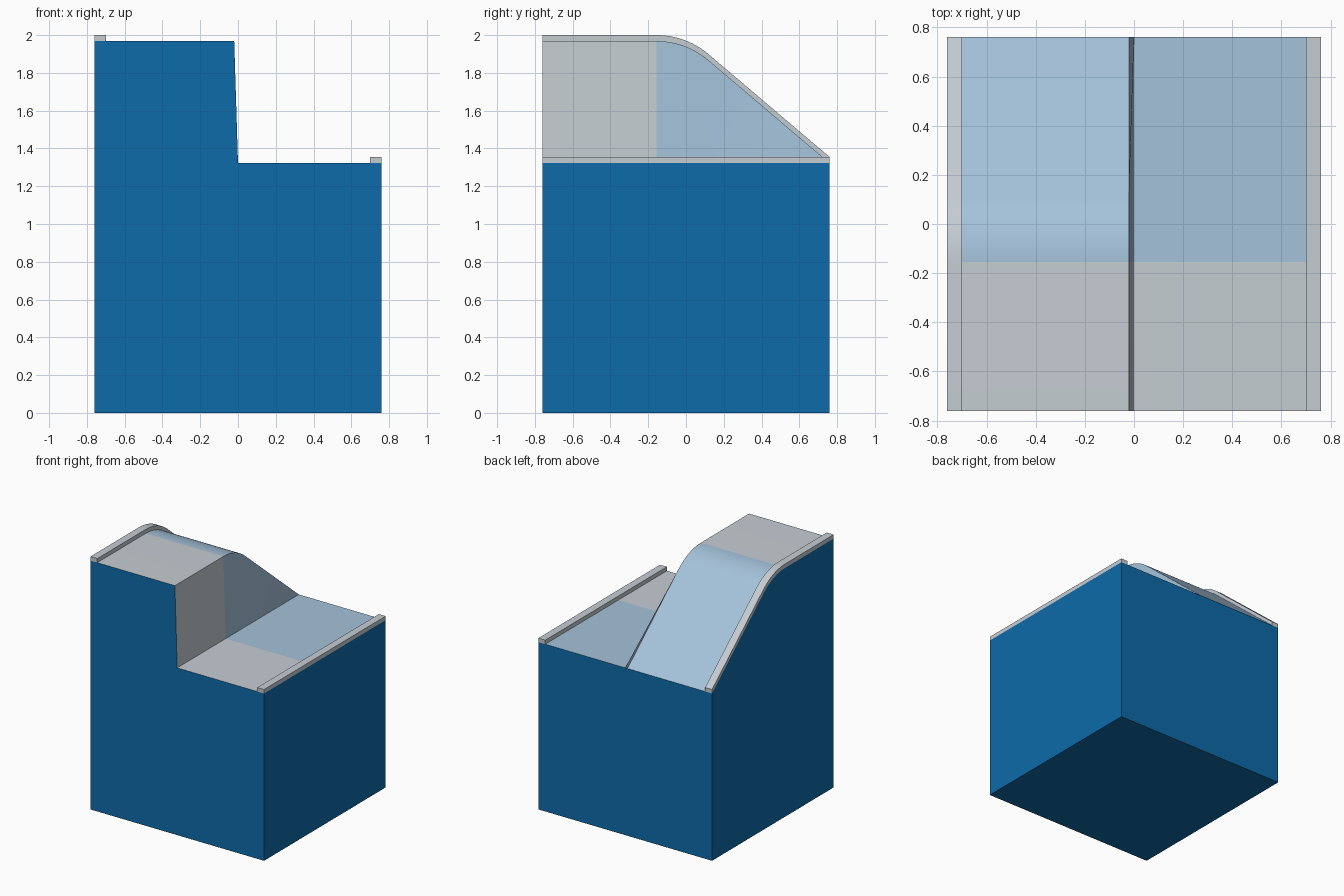
import bpy, bmesh, math

if "Cube" in bpy.data.objects:
    bpy.data.objects.remove(bpy.data.objects["Cube"])

W = 0.76            # half width and half depth
LOW, LIP = 1.323, 0.032   # low deck height, rail height
STEP_X = -0.02      # top edge of the leaning step wall
RAIL = 0.06         # rail width
SPLIT = -0.155      # where the deck turns from grey to pale blue


def material(name, rgb):
    m = bpy.data.materials.new(name)
    m.diffuse_color = (*rgb, 1)
    m.use_nodes = True
    m.node_tree.nodes["Principled BSDF"].inputs["Base Color"].default_value = m.diffuse_color
    return m


blue = material("deep blue", (0.004, 0.145, 0.40))
grey = material("light grey", (0.56, 0.61, 0.65))
pale = material("pale blue", (0.375, 0.54, 0.705))


def loft(name, sections, mats, rule):
    """Skin equal-sized (x, y, z) sections; rule(edge, y) picks the material."""
    bm = bmesh.new()
    rings = [[bm.verts.new(p) for p in s] for s in sections]
    n = len(rings[0])
    for a, b in zip(rings, rings[1:]):
        y = (a[0].co.y + b[0].co.y) / 2
        for i in range(n):
            j = (i + 1) % n
            bm.faces.new((a[i], a[j], b[j], b[i])).material_index = rule(i, y)
    bm.faces.new(rings[0])
    bm.faces.new(rings[-1])
    bmesh.ops.recalc_face_normals(bm, faces=bm.faces)
    me = bpy.data.meshes.new(name)
    bm.to_mesh(me)
    bm.free()
    for m in mats:
        me.materials.append(m)
    ob = bpy.data.objects.new(name, me)
    bpy.context.collection.objects.link(ob)
    bpy.ops.object.select_all(action='DESELECT')
    bpy.context.view_layer.objects.active = ob
    ob.select_set(True)
    bpy.ops.object.shade_smooth_by_angle(angle=math.radians(30))
    return ob


# Deck profile (y, z): flat, rounded crest, straight slope down to the back
HIGH = 2 - LIP
slope = math.atan2(HIGH - LOW, W)
radius = -SPLIT / math.tan(slope / 2)
profile = [(-W, HIGH)]
for k in range(13):
    a = slope * k / 12
    profile.append((SPLIT + radius * math.sin(a), HIGH - radius * (1 - math.cos(a))))
profile.append((W, LOW))

# Cabinet body: high sloping left half, leaning step wall, low right half
body = [[(-W, y, 0), (-W, y, z), (STEP_X, y, z), (0, y, LOW), (W, y, LOW), (W, y, 0)]
        for y, z in profile]
loft("cabinet_body", body, [blue, grey, pale],
     lambda i, y: (1 if y < SPLIT else 2) if i in (1, 2, 3) else 0)


# Edge rails along both outer sides
def rail(name, x0, x1, path):
    loft(name, [[(x0, y, z), (x1, y, z), (x1, y, z + LIP), (x0, y, z + LIP)]
                for y, z in path], [grey], lambda i, y: 0)


rail("left_rail", -W, -W + RAIL, profile)
rail("right_rail", W - RAIL, W, [(-W, LOW), (W, LOW)])
